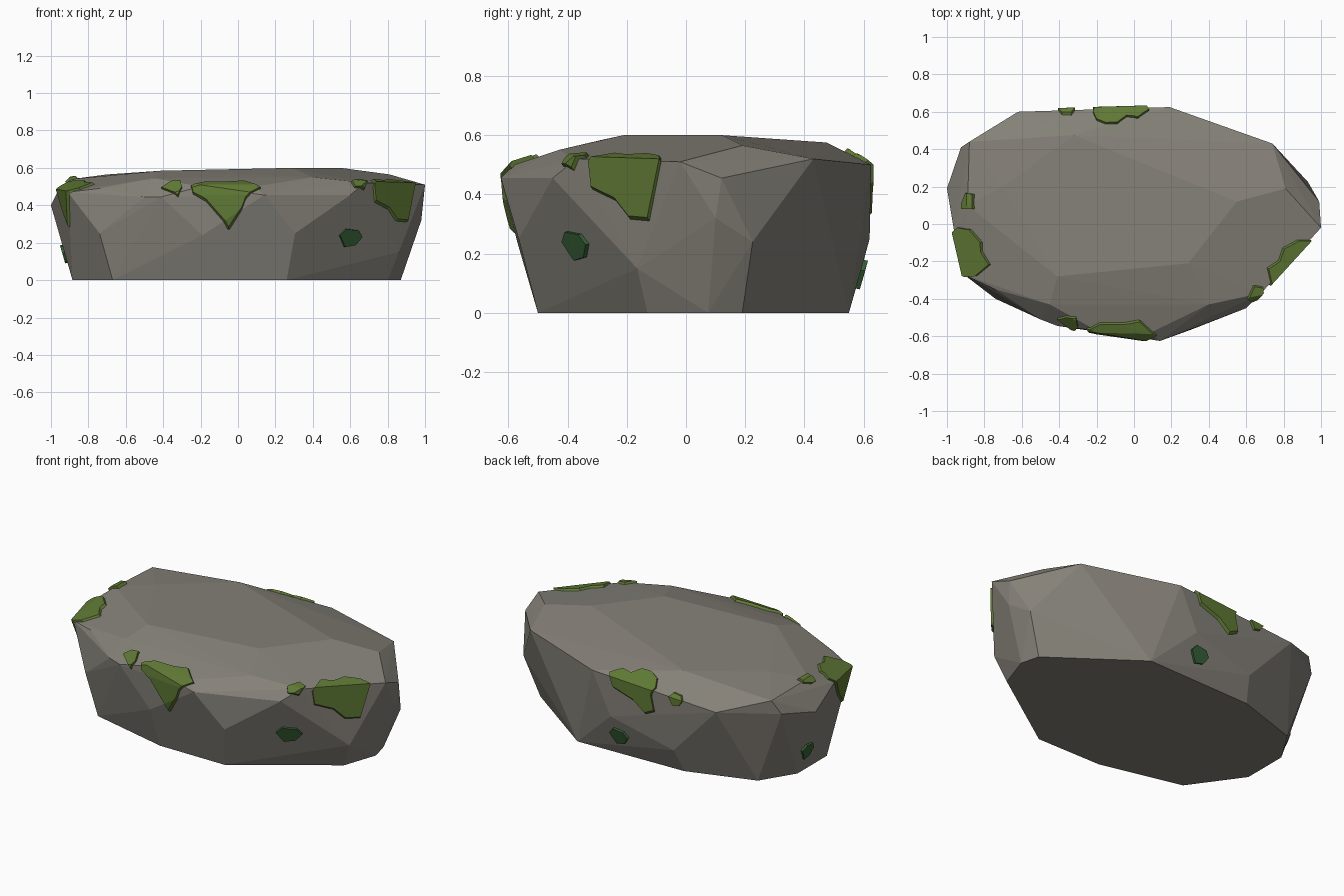
import bpy, bmesh
from mathutils import Vector, Matrix

if "Cube" in bpy.data.objects:
    bpy.data.objects.remove(bpy.data.objects["Cube"])


def material(name, rgb):
    m = bpy.data.materials.new(name)
    m.diffuse_color = (*rgb, 1)
    m.use_nodes = True
    m.node_tree.nodes["Principled BSDF"].inputs["Base Color"].default_value = m.diffuse_color
    return m


stone = material("grey stone", (0.235, 0.22, 0.19))
moss = material("moss green", (0.115, 0.19, 0.035))
dark = material("dark moss", (0.036, 0.115, 0.036))


def make(name, bm, mat):
    me = bpy.data.meshes.new(name)
    bm.to_mesh(me)
    bm.free()
    me.materials.append(mat)
    ob = bpy.data.objects.new(name, me)
    bpy.context.collection.objects.link(ob)
    return ob


def hull(points):
    bm = bmesh.new()
    for p in points:
        bm.verts.new(p)
    r = bmesh.ops.convex_hull(bm, input=bm.verts[:])
    junk = {v for v in r["geom_interior"] + r["geom_unused"] if isinstance(v, bmesh.types.BMVert)}
    bmesh.ops.delete(bm, geom=list(junk), context='VERTS')
    bmesh.ops.recalc_face_normals(bm, faces=bm.faces[:])
    bm.normal_update()
    return bm


# Corners of the faceted boulder, ring by ring
base = [(.80, -.13), (.87, .075), (.84, .19), (.34, .55), (-.36, .53), (-.76, .40),
        (-.885, .20), (-.885, -.08), (-.67, -.38), (-.17, -.50), (.26, -.50)]
middle = [(-.74, -.40, .25), (-.19, -.57, .24), (.305, -.565, .25), (.86, -.165, .15),
          (.98, .10, .32), (.93, .225, .24), (.07, .62, .25), (-.33, .59, .14)]
rim = [(-.74, -.35, .49), (-.45, -.43, .545), (-.20, -.57, .50), (.09, -.58, .50),
       (.40, -.43, .55), (.68, -.37, .52), (-.50, -.51, .445), (-.41, -.545, .445),
       (.14, -.625, .455), (.60, -.45, .455), (1, -.02, .51), (.99, .12, .455),
       (.81, .19, .565), (.74, .43, .52), (.19, .625, .50), (-.62, .60, .45),
       (-.88, .44, .53), (-.925, .41, .45), (-1, .19, .40), (-.89, .10, .54),
       (-.96, -.05, .48), (-.91, -.27, .47)]
top = [(-.32, .475, .575), (.55, .12, .60), (.29, -.21, .60), (-.41, -.28, .585), (-.70, .20, .565)]

bm = hull([(x, y, 0) for x, y in base] + middle + rim + top)
# Slightly grown copy of the boulder, used to shape the moss
grown = hull([v.co + v.normal * 0.015 for v in bm.verts])
bmesh.ops.dissolve_limit(bm, angle_limit=0.03, verts=bm.verts[:], edges=bm.edges[:])
make("boulder", bm, stone)
shell = make("moss_shell", grown, stone)
shell.hide_render = True


# A moss patch is an outline pushed through the grown boulder
def patch(name, n, pts, mat):
    n = Vector(n).normalized()
    pts = [Vector(p) for p in pts]
    c = sum(pts, Vector()) / len(pts)
    flat = [p - n * (p - c).dot(n) for p in pts]
    b = bmesh.new()
    f = b.faces.new([b.verts.new(p - n * .13) for p in flat])
    r = bmesh.ops.extrude_face_region(b, geom=[f])
    bmesh.ops.translate(b, vec=n * .28, verts=[v for v in r["geom"] if isinstance(v, bmesh.types.BMVert)])
    bmesh.ops.recalc_face_normals(b, faces=b.faces[:])
    ob = make(name, b, mat)
    mod = ob.modifiers.new("clip", 'BOOLEAN')
    mod.operation = 'INTERSECT'
    mod.solver = 'EXACT'
    mod.object = shell
    dg = bpy.context.evaluated_depsgraph_get()
    me = bpy.data.meshes.new_from_object(ob.evaluated_get(dg))
    ob.modifiers.clear()
    ob.data = me
    me.materials.clear()
    me.materials.append(mat)
    for p in me.polygons:
        p.material_index = 0


# Small irregular blob outline around a centre
def blob(c, n, w, h):
    n = Vector(n).normalized()
    u = Vector((0, 0, 1)).cross(n).normalized()
    v = n.cross(u)
    shape = [(-1, .3), (-.5, 1), (.6, .8), (1, .1), (.5, -.8), (-.4, -1)]
    return [Vector(c) + u * a * w + v * b * h for a, b in shape]


# Large moss patches hanging over the rim
patch("front_moss", (0, -1, 1),
      [(-.25, -.57, .51), (-.24, -.58, .47), (-.17, -.59, .43), (-.05, -.59, .28), (.02, -.60, .37),
       (.04, -.61, .43), (.12, -.60, .50), (.03, -.52, .53), (-.05, -.54, .53), (-.18, -.54, .53)], moss)
patch("right_moss", (.8, -.6, .9),
      [(.73, -.33, .51), (.75, -.33, .44), (.82, -.25, .40), (.86, -.20, .335), (.91, -.13, .32),
       (.94, -.11, .45), (.95, -.09, .52), (.88, -.09, .53), (.80, -.13, .535), (.78, -.20, .535),
       (.72, -.24, .54)], moss)
patch("left_moss", (-1, -.1, .8),
      [(-.96, -.04, .48), (-.95, -.02, .51), (-.88, -.03, .53), (-.83, -.10, .54), (-.84, -.15, .54),
       (-.80, -.22, .54), (-.86, -.28, .50), (-.87, -.28, .45), (-.92, -.20, .30), (-.95, -.12, .38)], moss)
patch("back_moss", (0, 1, 1),
      [(.08, .62, .52), (.05, .63, .44), (-.08, .63, .40), (-.16, .62, .33), (-.22, .62, .36),
       (-.20, .62, .45), (-.22, .61, .50), (-.20, .56, .53), (-.15, .53, .54), (-.09, .53, .54),
       (-.04, .58, .53), (.02, .565, .53)], moss)

# Small moss tufts beside them
patch("front_tuft", (-.1, -1, 1),
      [(-.41, -.515, .50), (-.32, -.56, .445), (-.30, -.55, .50), (-.31, -.50, .53), (-.36, -.50, .53)], moss)
patch("right_tuft", (.6, -.8, 1),
      [(.60, -.39, .515), (.62, -.41, .49), (.68, -.39, .495), (.69, -.34, .53), (.64, -.33, .535)], moss)
patch("left_tuft", (-1, 0, 1),
      [(-.91, .11, .51), (-.90, .08, .50), (-.85, .08, .54), (-.85, .16, .54), (-.89, .165, .53)], moss)
patch("back_tuft", (-.1, 1, .2), blob((-.36, .61, .46), (-.1, 1, .2), .045, .035), moss)

# Dark moss spots low on the sides
for name, c, n, w in (("front_dark_moss", (.595, -.36, .228), (.5, -.85, -.15), .072),
                      ("back_dark_moss", (.03, .59, .13), (.05, 1, -.2), .06),
                      ("left_dark_moss", (-.93, .17, .14), (-1, .1, -.25), .05)):
    patch(name, n, blob(c, n, w, .05), dark)

bpy.data.objects.remove(shell)
